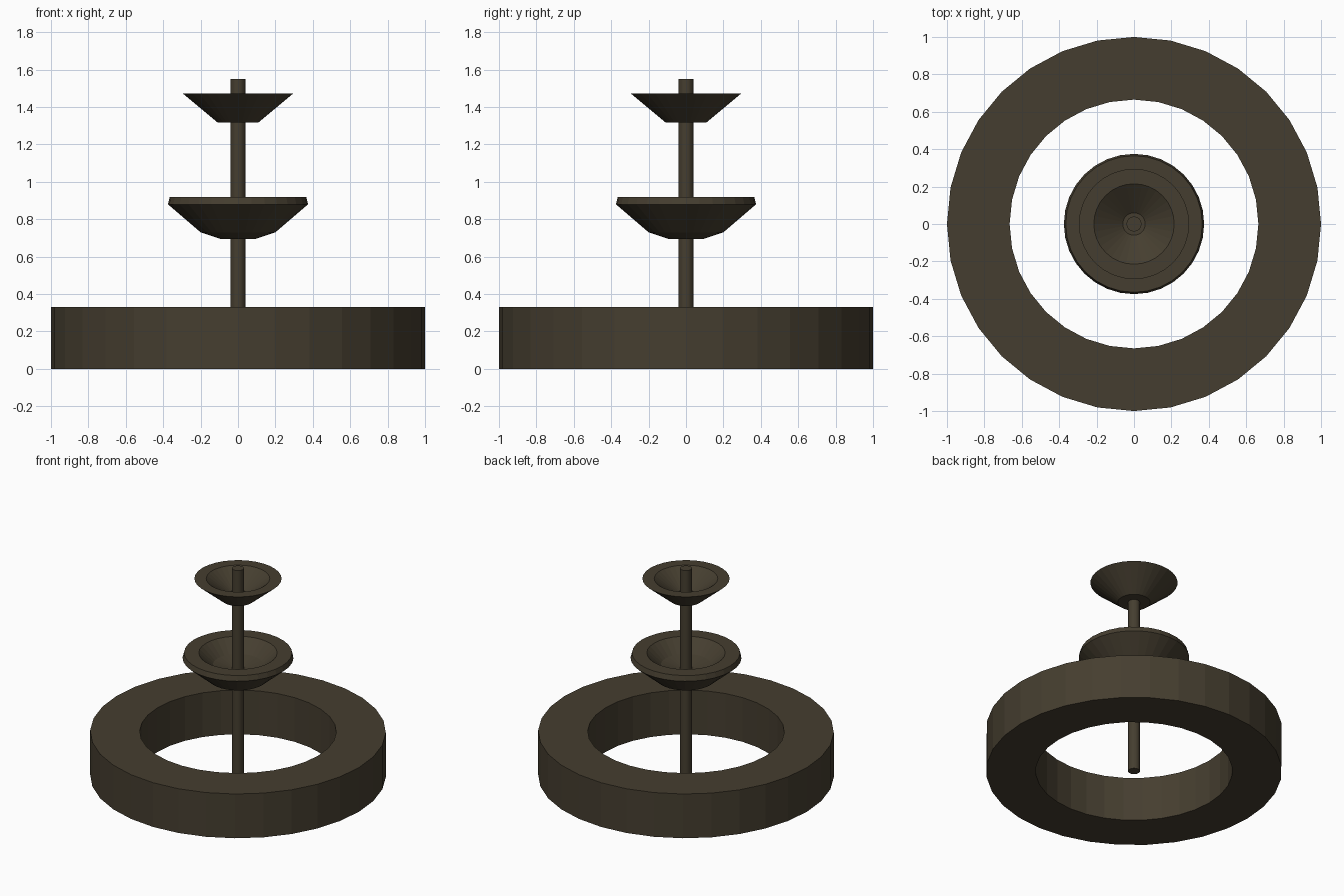
import bpy, bmesh, math

if "Cube" in bpy.data.objects:
    bpy.data.objects.remove(bpy.data.objects["Cube"])

SEGMENTS = 32

stone = bpy.data.materials.new("dark_brown_stone")
stone.diffuse_color = (0.060, 0.048, 0.029, 1)
stone.use_nodes = True
stone.node_tree.nodes["Principled BSDF"].inputs["Base Color"].default_value = stone.diffuse_color


def lathe(name, profile):
    """Revolve a closed (radius, z) outline around the z axis."""
    bm = bmesh.new()
    axis_verts = {}
    rings = []
    for i, (r, z) in enumerate(profile):
        if r == 0:
            rings.append([bm.verts.new((0, 0, z))] * SEGMENTS)
        else:
            rings.append([bm.verts.new((r * math.cos(2 * math.pi * k / SEGMENTS),
                                        r * math.sin(2 * math.pi * k / SEGMENTS), z))
                          for k in range(SEGMENTS)])
    for i, a in enumerate(rings):
        b = rings[(i + 1) % len(rings)]
        if a[0] is a[1] and b[0] is b[1]:
            continue  # both points lie on the axis
        for k in range(SEGMENTS):
            n = (k + 1) % SEGMENTS
            corners = list(dict.fromkeys([a[k], a[n], b[n], b[k]]))
            bm.faces.new(corners)
    bmesh.ops.recalc_face_normals(bm, faces=bm.faces)
    mesh = bpy.data.meshes.new(name)
    bm.to_mesh(mesh)
    bm.free()
    mesh.materials.append(stone)
    obj = bpy.data.objects.new(name, mesh)
    bpy.context.collection.objects.link(obj)
    return obj


# Open basin wall
lathe("basin_ring", [(0.665, 0), (1, 0), (1, 0.33), (0.665, 0.33)])

# Central pipe
lathe("center_pipe", [(0, 0), (0.04, 0), (0.04, 1.55), (0, 1.55)])

# Lower bowl with bevelled rim
lathe("lower_bowl", [(0, 0.695), (0.095, 0.695), (0.2, 0.73), (0.375, 0.88),
                     (0.365, 0.918), (0.265, 0.918), (0.17, 0.83), (0.06, 0.80),
                     (0, 0.80)])

# Upper bowl
lathe("upper_bowl", [(0, 1.318), (0.11, 1.318), (0.295, 1.472), (0.215, 1.472),
                     (0.06, 1.36), (0, 1.36)])
